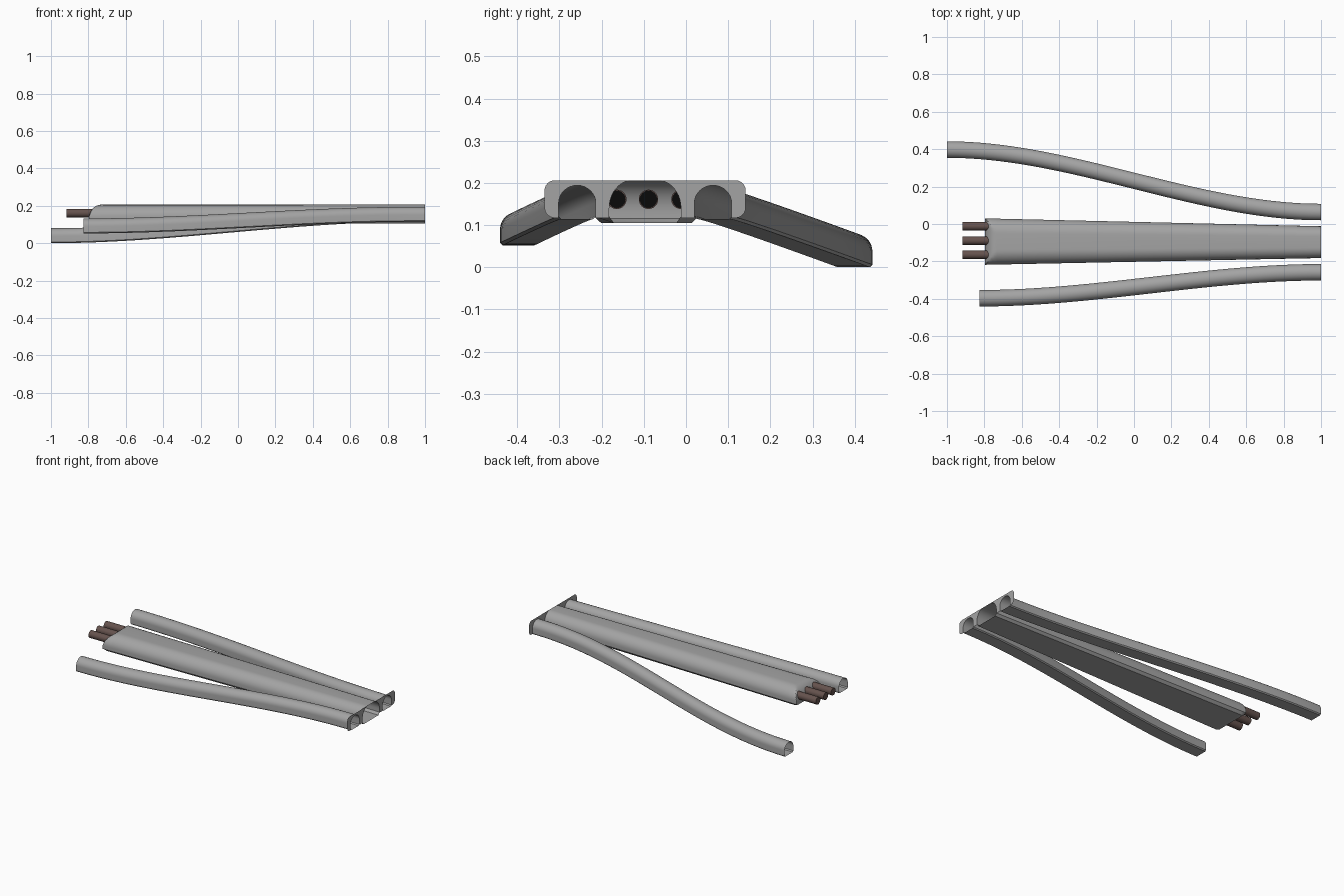
import bpy, bmesh, math

if "Cube" in bpy.data.objects:
    bpy.data.objects.remove(bpy.data.objects["Cube"])

CY = -0.097  # symmetry line of the joined end


def material(name, rgb):
    m = bpy.data.materials.new(name)
    m.diffuse_color = (*rgb, 1)
    m.use_nodes = True
    m.node_tree.nodes["Principled BSDF"].inputs["Base Color"].default_value = m.diffuse_color
    return m


grey = material("grey", (0.37, 0.37, 0.37))
brown = material("brown", (0.13, 0.085, 0.075))
black = material("black", (0.003, 0.003, 0.003))


def make(name, bm, mat=grey, recalc=True):
    if recalc:
        bmesh.ops.recalc_face_normals(bm, faces=bm.faces[:])
    me = bpy.data.meshes.new(name)
    bm.to_mesh(me)
    bm.free()
    ob = bpy.data.objects.new(name, me)
    bpy.context.collection.objects.link(ob)
    me.materials.append(mat)
    bpy.ops.object.select_all(action='DESELECT')
    ob.select_set(True)
    bpy.context.view_layer.objects.active = ob
    bpy.ops.object.shade_smooth_by_angle(angle=math.radians(32))
    return ob


def loft(rings, cap_start=False, cap_end=False):
    bm = bmesh.new()
    loops = [[bm.verts.new(p) for p in r] for r in rings]
    n = len(loops[0])
    for a, b in zip(loops, loops[1:]):
        for i in range(n):
            j = (i + 1) % n
            bm.faces.new((a[i], b[i], b[j], a[j]))
    if cap_start:
        bm.faces.new(loops[0])
    if cap_end:
        bm.faces.new(loops[-1])
    return bm


def arc(cy, cz, ry, rz, a0, a1, n):
    return [(cy + ry * math.cos(math.radians(a0 + (a1 - a0) * i / n)),
             cz + rz * math.sin(math.radians(a0 + (a1 - a0) * i / n))) for i in range(n + 1)]


def smooth(t):
    t = max(0, min(1, t))
    return t * t * (3 - 2 * t)


# cross-sections (y, z): arched tube and wide central body
arch = arc(0, 0.038, 0.044, 0.042, 0, 180, 16)
tube_profile = [(0.038, 0), (0.044, 0.006)] + arch + [(-0.044, 0.006), (-0.038, 0)]
side = [(0.085, 0.12)] + arc(0.03, 0.14, 0.055, 0.066, 0, 90, 10)
body_profile = [(0.074, 0.105)] + side
body_profile += [(-y, z) for y, z in reversed(body_profile)]


# side tubes sweeping down and outward
def side_tube(name, x0, y0, z0, y1):
    rings = []
    for i in range(37):
        t = i / 36
        x = x0 + (1 - x0) * t
        y = y0 + (y1 - y0) * smooth(t)
        z = z0 + (0.114 - z0) * smooth((x - x0) / (0.93 - x0))
        rings.append([(x, y + py, z + pz) for py, pz in tube_profile])
    make(name, loft(rings))


side_tube("long_side_tube", -1, 0.398, 0, CY + 0.161)
side_tube("short_side_tube", -0.825, -0.397, 0.052, CY - 0.161)

# tapered central body with its rounded closed end
rings = []
stations = [(-0.797 + 0.065 * (1 - math.cos(a)), 0.13 + 0.076 * math.sin(a))
            for a in [math.pi / 2 * i / 8 for i in range(9)]] + [(1, 0.21)]
for x, ztop in stations:
    k = 1.46 + (1 - 1.46) * (x + 0.8) / 1.8
    zbot = 0.105 + max(0, 0.01 - (x + 0.797) * 0.5)
    rings.append([(x, CY + 0.003 * (1 - x) / 1.8 + py * k, max(zbot, min(pz, ztop)))
                  for py, pz in body_profile])
make("central_body", loft(rings, cap_start=True))

# thin end plate with arched openings, drawn as half an outline
half = list(reversed(side[1:])) + [(0.085, 0.117)]
half += [(0.117, 0.117)] + [(y + 0.161, z + 0.114) for y, z in reversed(arch)] + [(0.205, 0.117)]
half += arc(0.2145, 0.141, 0.024, 0.024, -85, 0, 5) + arc(0.2145, 0.182, 0.024, 0.024, 0, 90, 6)
bm = bmesh.new()
for s in (1, -1):
    f = bm.faces.new([bm.verts.new((1, CY + s * y, z)) for y, z in half])
    f.normal_update()
    if f.normal.x < 0:
        f.normal_flip()
bmesh.ops.triangulate(bm, faces=bm.faces[:])
make("end_plate", bm, recalc=False)


# three small pipes through the closed end, each with a dark bore inside
def circle(x, y, r):
    return [(x, y + py, 0.161 + pz) for py, pz in arc(0, 0, r, r, 0, 345, 23)]


for name, y in (("left", -0.012), ("middle", -0.089), ("right", -0.164)):
    make(name + "_pipe", loft([circle(-0.75, y, 0.02), circle(-0.74, y, 0.02), circle(-0.74, y, 0.023),
                               circle(-0.917, y, 0.023)], cap_end=True), brown)
    make(name + "_pipe_bore", loft([circle(-0.752, y, 0.02), circle(-0.749, y, 0.02)], True, True), black)
